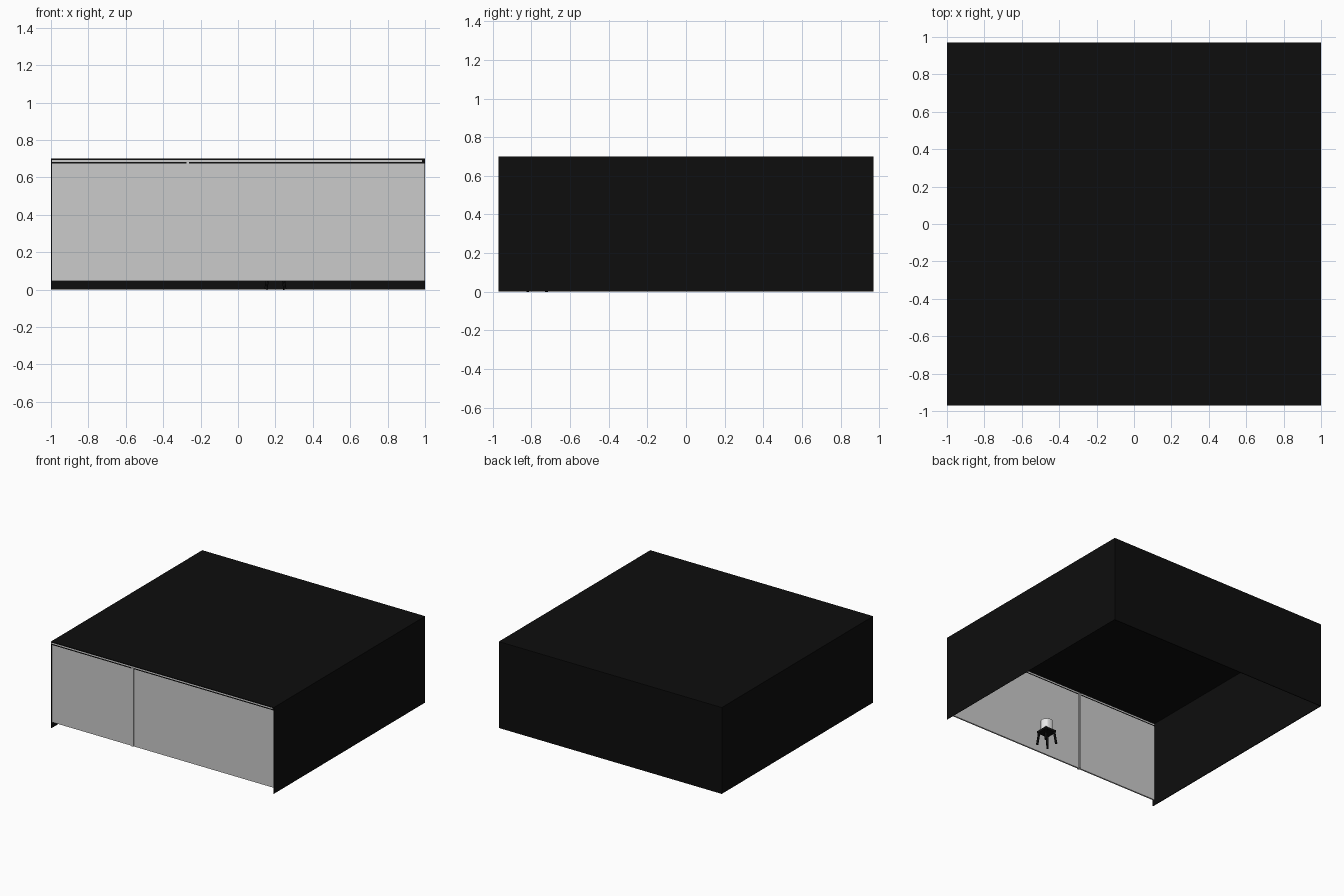
import bpy
from mathutils import Vector

cube = bpy.data.objects.get("Cube")
if cube:
    bpy.data.objects.remove(cube, do_unlink=True)


def material(name, value):
    m = bpy.data.materials.new(name)
    m.use_nodes = True
    colour = (value, value, value, 1)
    m.diffuse_color = colour
    m.node_tree.nodes["Principled BSDF"].inputs["Base Color"].default_value = colour
    return m


black = material("black", 0.004)
grey = material("light grey", 0.6)
white = material("white", 0.8)


def box(name, low, high, mat):
    """Box between two opposite corners."""
    low, high = Vector(low), Vector(high)
    bpy.ops.mesh.primitive_cube_add(size=1, location=(low + high) / 2)
    ob = bpy.context.object
    ob.name = name
    for v in ob.data.vertices:
        v.co = v.co * (high - low)
    ob.data.materials.append(mat)
    return ob


def rod(name, start, end, radius, mat):
    """Round bar between two points."""
    start, end = Vector(start), Vector(end)
    axis = end - start
    bpy.ops.mesh.primitive_cylinder_add(vertices=12, radius=radius, depth=axis.length,
                                        location=(start + end) / 2)
    ob = bpy.context.object
    ob.name = name
    ob.rotation_euler = axis.to_track_quat("Z", "Y").to_euler()
    ob.data.materials.append(mat)
    bpy.ops.object.shade_smooth_by_angle()
    return ob


W, D, H = 1.0, 0.97, 0.70
T = 0.006

# Open-bottomed shell
box("roof", (-W, -D, H - T), (W, D, H), black)
box("back_wall", (-W, D - T, 0), (W, D, H - T), black)
box("right_wall", (-W, -D, 0), (-W + T, D - T, H - T), black)
box("left_wall", (W - 0.002, -D, 0), (W, D - T, H - T), black)

# Front panels with a joint post between them
joint, gap, sill, head = -0.268, 0.007, 0.045, 0.674
left_end, right_end = W - 0.002, -W + T
front, inner = -D + 0.008, -D + 0.02
box("narrow_front_panel", (right_end, front, sill), (joint - gap, inner, head), grey)
box("wide_front_panel", (joint + gap, front, sill), (left_end, inner, head), grey)
box("joint_post", (joint - gap, -D + 0.001, sill), (joint + gap, inner + 0.01, head + 0.009), grey)

# Head rail and light trim under the roof
box("head_rail", (right_end, front - 0.005, head), (left_end, inner, head + 0.009), black)
box("head_trim", (right_end, front - 0.005, head + 0.009), (W - 0.015, inner, H - T), grey)
box("trim_end", (W - 0.015, front - 0.005, head + 0.009), (left_end, inner, H - T), black)

# Small chair inside, behind the wide panel
cx, cy, seat_z, half = 0.2, -0.77, 0.095, 0.05
box("chair_seat", (cx - half, cy - half, seat_z), (cx + half, cy + half, seat_z + 0.018), black)
for sx in (-1, 1):
    for sy in (-1, 1):
        rod("chair_leg", (cx + sx * half, cy + sy * half, 0),
            (cx + sx * half * 0.8, cy + sy * half * 0.8, seat_z), 0.009, black)
rod("chair_back", (cx, cy, seat_z + 0.018), (cx, cy, seat_z + 0.1), 0.045, white)
